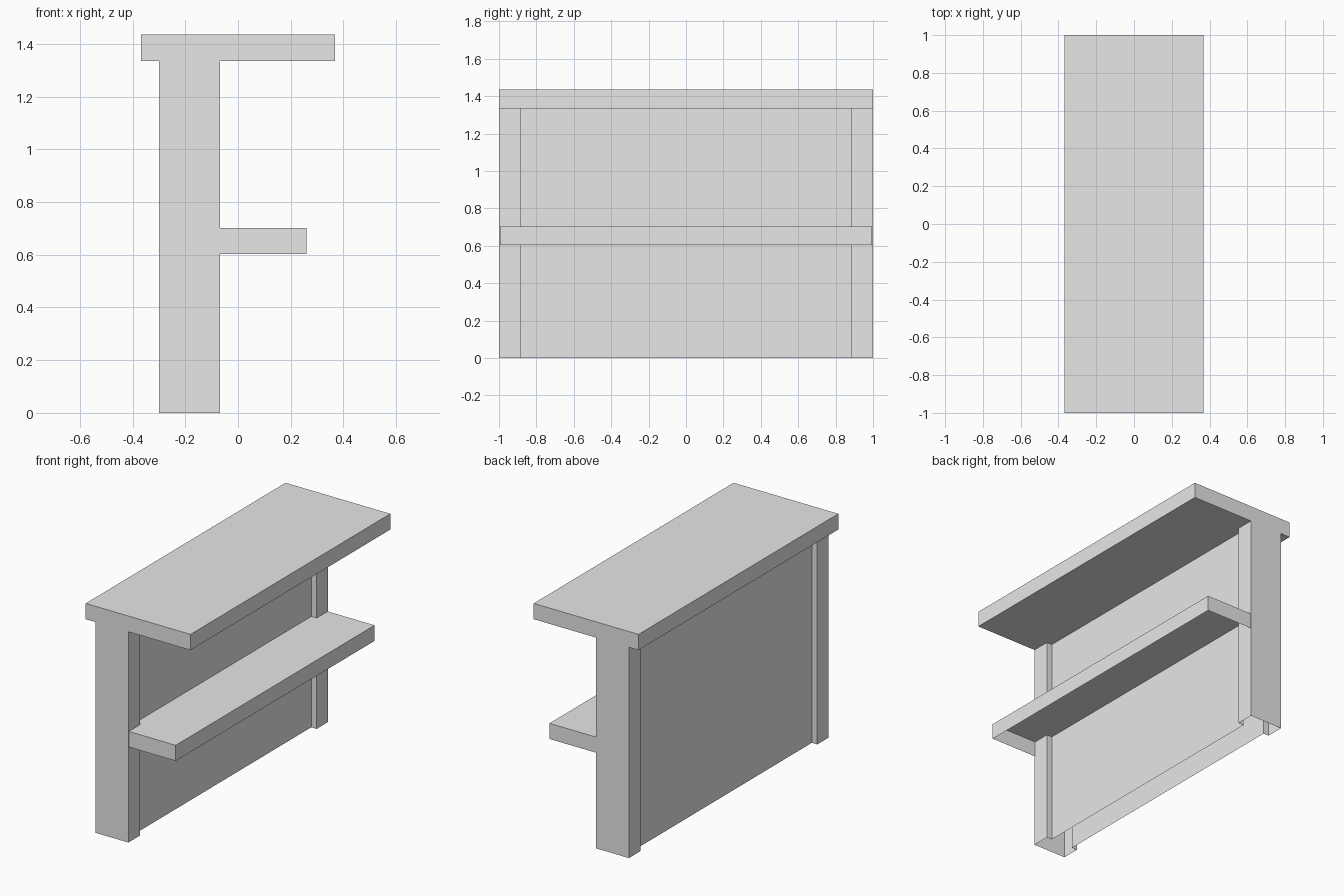
import bpy
import bmesh

cube = bpy.data.objects.get("Cube")
if cube:
    bpy.data.objects.remove(cube, do_unlink=True)

grey = bpy.data.materials.new("light_grey")
grey.use_nodes = True
colour = (0.8, 0.8, 0.8, 1)
grey.diffuse_color = colour
grey.node_tree.nodes["Principled BSDF"].inputs["Base Color"].default_value = colour


def prism(name, outline, z0, z1, bottom=True, top=True):
    """Upright prism over an xy outline, with optional end caps."""
    bm = bmesh.new()
    low = [bm.verts.new((x, y, z0)) for x, y in outline]
    high = [bm.verts.new((x, y, z1)) for x, y in outline]
    n = len(outline)
    for i in range(n):
        j = (i + 1) % n
        bm.faces.new((low[i], low[j], high[j], high[i]))
    if bottom:
        bm.faces.new(low[::-1])
    if top:
        bm.faces.new(high)
    mesh = bpy.data.meshes.new(name)
    bm.to_mesh(mesh)
    bm.free()
    mesh.materials.append(grey)
    obj = bpy.data.objects.new(name, mesh)
    bpy.context.collection.objects.link(obj)
    return obj


def rectangle(x0, x1, y):
    return [(x0, -y), (x1, -y), (x1, y), (x0, y)]


# Body: two end posts joined by a recessed panel, hollow and open below
back, front, recess = -0.3, -0.068, 0.038
end, inner = 1.0, 0.885
front_side = [(front, -end), (front, -inner),
              (front - recess, -inner), (front - recess, inner),
              (front, inner), (front, end)]
back_side = [(back, end), (back, inner),
             (back + recess, inner), (back + recess, -inner),
             (back, -inner), (back, -end)]
prism("body", front_side + back_side, 0, 1.335, bottom=False, top=False)

# Counter top: solid slab
prism("counter_top", rectangle(-0.367, 0.367, end), 1.335, 1.435)

# Shelf: shallow tray, open below, running back to the panel
prism("shelf", rectangle(front - recess, 0.26, 0.995), 0.603, 0.702, bottom=False)
